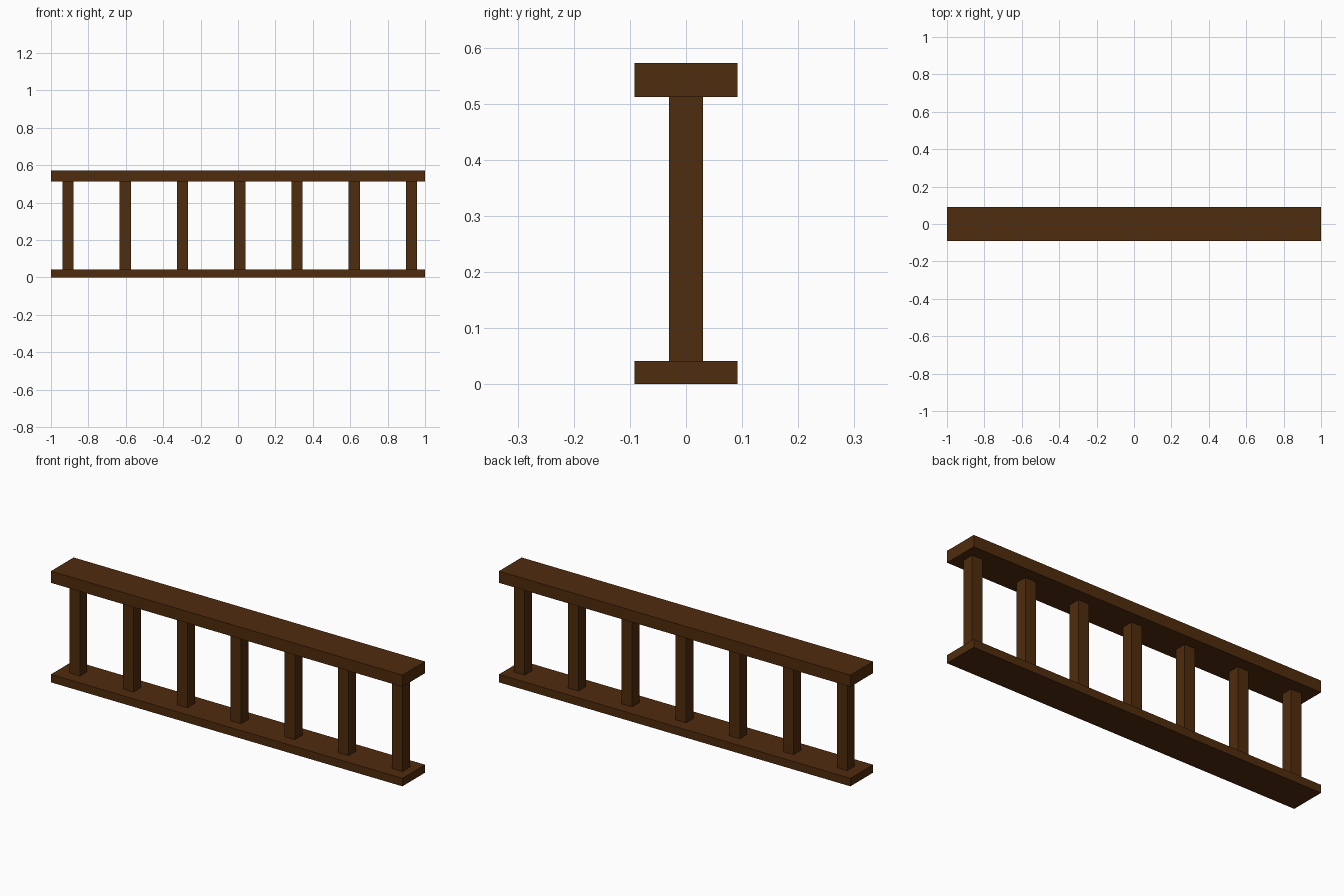
import bpy

if "Cube" in bpy.data.objects:
    bpy.data.objects.remove(bpy.data.objects["Cube"])

# Single dark wood colour
wood = bpy.data.materials.new("dark_brown_wood")
wood.diffuse_color = (0.078, 0.025, 0.004, 1.0)
wood.use_nodes = True
wood.node_tree.nodes["Principled BSDF"].inputs["Base Color"].default_value = wood.diffuse_color


def box(name, x, y, z):
    """Box from (min, max) ranges on each axis."""
    bpy.ops.mesh.primitive_cube_add(size=1)
    ob = bpy.context.object
    ob.name = name
    ranges = (x, y, z)
    for v in ob.data.vertices:
        v.co = [r[1] if c > 0 else r[0] for c, r in zip(v.co, ranges)]
    ob.data.materials.append(wood)
    return ob


HALF_DEPTH = 0.092
BASE_TOP, RAIL_BOTTOM, RAIL_TOP = 0.041, 0.512, 0.572

# Bottom and top rails
box("bottom_rail", (-1, 1), (-HALF_DEPTH, HALF_DEPTH), (0, BASE_TOP))
box("top_rail", (-1, 1), (-HALF_DEPTH, HALF_DEPTH), (RAIL_BOTTOM, RAIL_TOP))

# Seven square balusters, set very slightly right of centre
for i in range(7):
    cx = 0.009 + (i - 3) * 0.306
    box(f"baluster_{i + 1}", (cx - 0.03, cx + 0.03), (-0.03, 0.03),
        (BASE_TOP, RAIL_BOTTOM))
